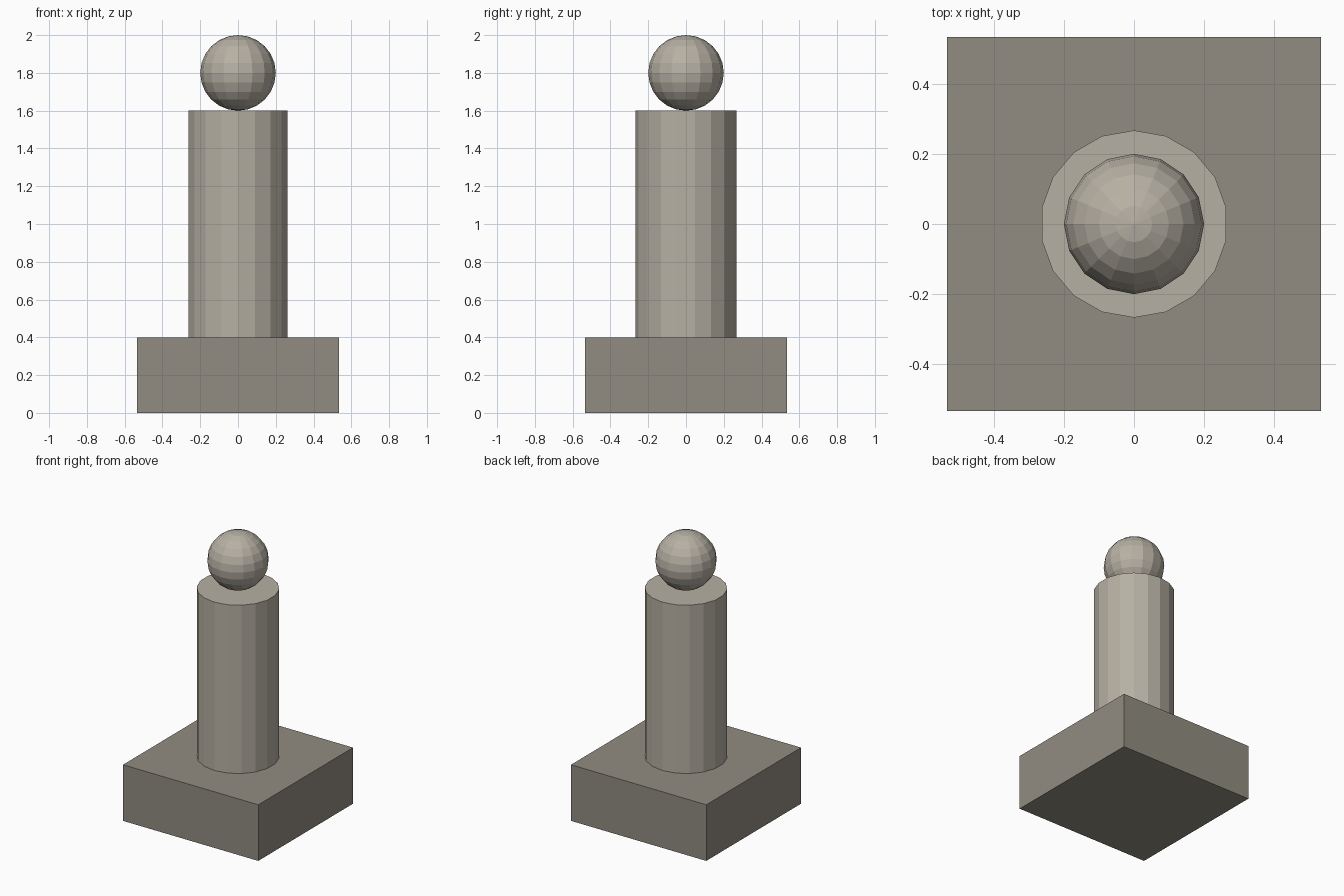
import bpy

if "Cube" in bpy.data.objects:
    bpy.data.objects.remove(bpy.data.objects["Cube"])


def paint(obj, name, color):
    mat = bpy.data.materials.new(name)
    mat.diffuse_color = (*color, 1)
    mat.use_nodes = True
    mat.node_tree.nodes["Principled BSDF"].inputs["Base Color"].default_value = mat.diffuse_color
    obj.data.materials.append(mat)


DARK_STONE = (0.286, 0.264, 0.219)
LIGHT_STONE = (0.471, 0.435, 0.369)

# Square base block
bpy.ops.mesh.primitive_cube_add(size=1, location=(0, 0, 0.2))
base = bpy.context.object
base.name = "base"
base.scale = (1.067, 1.067, 0.4)
bpy.ops.object.transform_apply(location=False, rotation=False, scale=True)
paint(base, "dark_stone", DARK_STONE)

# Eighteen-sided column
bpy.ops.mesh.primitive_cylinder_add(vertices=18, radius=0.267, depth=1.2, location=(0, 0, 1.0))
column = bpy.context.object
column.name = "column"
paint(column, "column_stone", LIGHT_STONE)

# Faceted ball resting on the column
bpy.ops.mesh.primitive_uv_sphere_add(segments=16, ring_count=12, radius=0.2, location=(0, 0, 1.8))
ball = bpy.context.object
ball.name = "ball"
paint(ball, "ball_stone", LIGHT_STONE)
